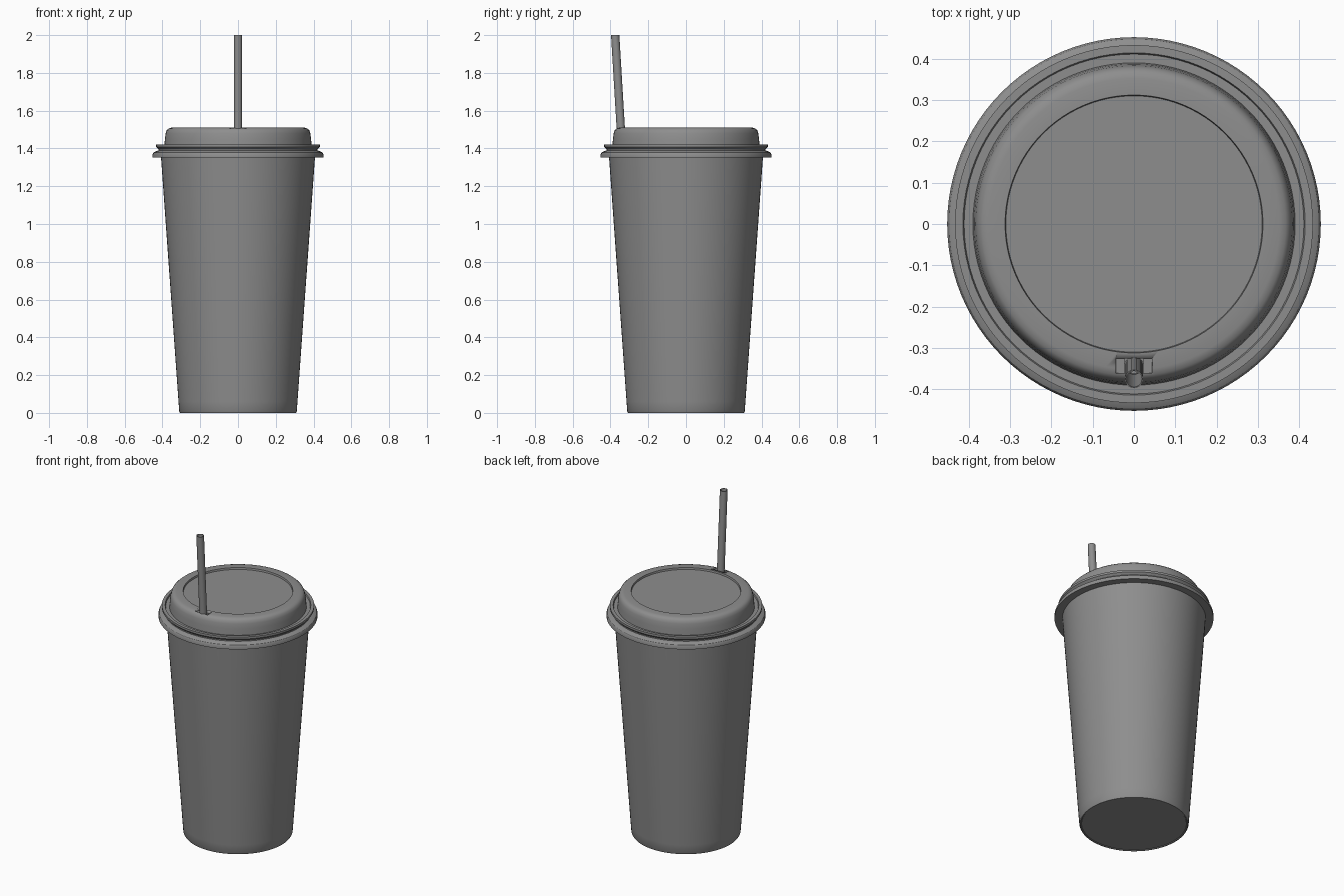
import bpy, bmesh, math
from mathutils import Vector

cube = bpy.data.objects.get("Cube")
if cube:
    bpy.data.objects.remove(cube, do_unlink=True)

grey = bpy.data.materials.new("plain_grey")
grey.use_nodes = True
colour = (0.27, 0.27, 0.27, 1)
grey.diffuse_color = colour
grey.node_tree.nodes["Principled BSDF"].inputs["Base Color"].default_value = colour


def finish(name, bm, angle=30):
    bmesh.ops.recalc_face_normals(bm, faces=bm.faces)
    mesh = bpy.data.meshes.new(name)
    bm.to_mesh(mesh)
    bm.free()
    mesh.materials.append(grey)
    ob = bpy.data.objects.new(name, mesh)
    bpy.context.collection.objects.link(ob)
    bpy.ops.object.select_all(action='DESELECT')
    ob.select_set(True)
    bpy.context.view_layer.objects.active = ob
    bpy.ops.object.shade_smooth_by_angle(angle=math.radians(angle))
    return ob


def lathe(name, profile, sides, closed=False):
    """Spin a radius/height profile round z."""
    bm = bmesh.new()
    verts = [bm.verts.new((r, 0, z)) for r, z in profile]
    edges = [bm.edges.new(pair) for pair in zip(verts, verts[1:])]
    if closed:
        edges.append(bm.edges.new((verts[-1], verts[0])))
    bmesh.ops.spin(bm, geom=verts + edges, cent=(0, 0, 0), axis=(0, 0, 1),
                   angle=math.tau, steps=sides, use_duplicate=False)
    bmesh.ops.remove_doubles(bm, verts=bm.verts, dist=0.0001)
    return finish(name, bm)


# Tapered cup with a softened foot
lathe("cup_body", [(0, 0.004), (0.298, 0.004), (0.301, 0), (0.307, 0), (0.311, 0.008),
                   (0.315, 0.06), (0.408, 1.36), (0, 1.36)], 96)

# Lid: skirt, groove, bead, raised cap and sunken centre
lid = lathe("lid", [(0, 1.352), (0.452, 1.352), (0.452, 1.368), (0.447, 1.378),
                    (0.437, 1.384), (0.421, 1.389), (0.421, 1.396), (0.433, 1.408),
                    (0.433, 1.421), (0.414, 1.421), (0.411, 1.412), (0.390, 1.412),
                    (0.387, 1.45), (0.383, 1.48), (0.377, 1.497), (0.367, 1.506),
                    (0.352, 1.51), (0.312, 1.51), (0.310, 1.499), (0, 1.499)], 96)

# Straw slot cut into the lid: a shallow wide tab and a deep narrow opening
for name, width, depth in (("slot_tab_cutter", 0.088, 0.012),
                           ("slot_hole_cutter", 0.046, 0.06)):
    bm = bmesh.new()
    bmesh.ops.create_cube(bm, size=1)
    for v in bm.verts:
        v.co = Vector((v.co.x * width, -0.343 + v.co.y * 0.036,
                       1.53 if v.co.z > 0 else 1.51 - depth))
    cutter = finish(name, bm)
    cutter.hide_render = True
    cutter.hide_set(True)
    mod = lid.modifiers.new(name, 'BOOLEAN')
    mod.operation = 'DIFFERENCE'
    mod.solver = 'EXACT'
    mod.object = cutter
bpy.context.view_layer.objects.active = lid
for mod in list(lid.modifiers):
    if mod.type == 'BOOLEAN':
        bpy.ops.object.modifier_apply(modifier=mod.name)
for name in ("slot_tab_cutter", "slot_hole_cutter"):
    bpy.data.objects.remove(bpy.data.objects[name], do_unlink=True)

# Hollow straw leaning towards the front
straw = lathe("straw", [(0.022, 0), (0.022, 0.55), (0.019, 0.55), (0.019, 0)], 24, closed=True)
for v in straw.data.vertices:
    v.co.y += -0.345 - 0.06 * (v.co.z - 0.05)
    v.co.z += 1.45
